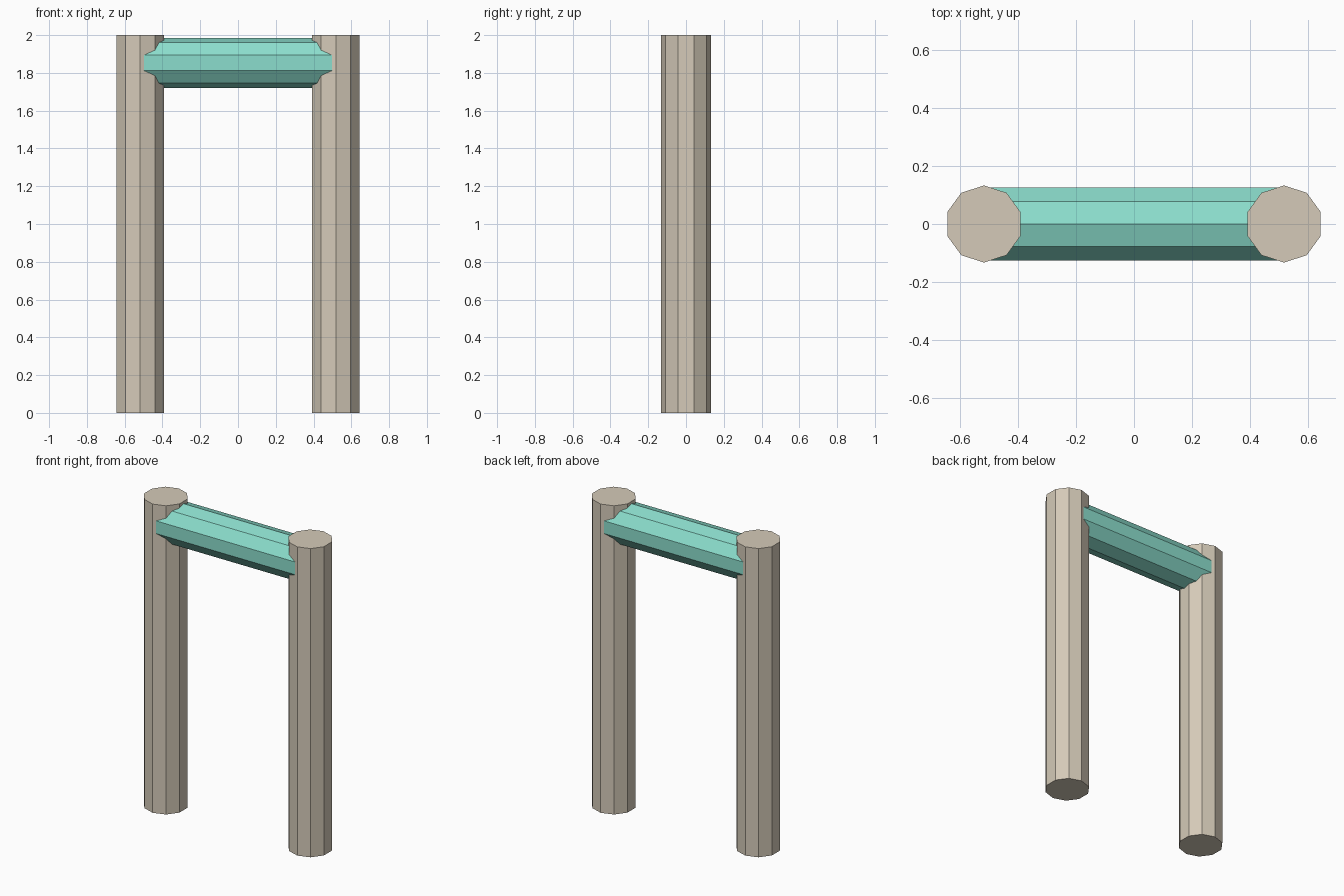
import bpy
import bmesh
from math import sin, cos, tau
from mathutils import Vector

cube = bpy.data.objects.get("Cube")
if cube:
    bpy.data.objects.remove(cube, do_unlink=True)

SIDES = 10
RADIUS = 0.133
POST_X = 0.518
HEIGHT = 2.0
RAIL_Z = 1.853


def make_material(name, rgb):
    mat = bpy.data.materials.new(name)
    mat.use_nodes = True
    colour = (*rgb, 1.0)
    mat.diffuse_color = colour
    mat.node_tree.nodes["Principled BSDF"].inputs["Base Color"].default_value = colour
    return mat


def prism(name, start, end, corner, mat):
    """Flat-sided log from start to end, with one corner of its section along `corner`."""
    start, end, corner = Vector(start), Vector(end), Vector(corner)
    side = (end - start).normalized().cross(corner)
    bm = bmesh.new()
    ring = []
    for i in range(SIDES):
        a = tau * i / SIDES
        ring.append(bm.verts.new(start + RADIUS * (cos(a) * corner + sin(a) * side)))
    base = bm.faces.new(ring)
    top = bmesh.ops.extrude_face_region(bm, geom=[base], use_keep_orig=True)
    moved = [v for v in top["geom"] if isinstance(v, bmesh.types.BMVert)]
    bmesh.ops.translate(bm, verts=moved, vec=end - start)
    bmesh.ops.recalc_face_normals(bm, faces=bm.faces[:])
    mesh = bpy.data.meshes.new(name)
    bm.to_mesh(mesh)
    bm.free()
    mesh.materials.append(mat)
    obj = bpy.data.objects.new(name, mesh)
    bpy.context.collection.objects.link(obj)
    return obj


beige = make_material("beige", (0.66, 0.59, 0.48))
teal = make_material("teal", (0.26, 0.73, 0.61))

# Upright posts
for label, x in (("left", POST_X), ("right", -POST_X)):
    prism(label + "_post", (x, 0, 0), (x, 0, HEIGHT), (0, 1, 0), beige)

# Crossbar, with its ends buried in the posts
prism("crossbar", (-POST_X, 0, RAIL_Z), (POST_X, 0, RAIL_Z), (0, 0, 1), teal)
